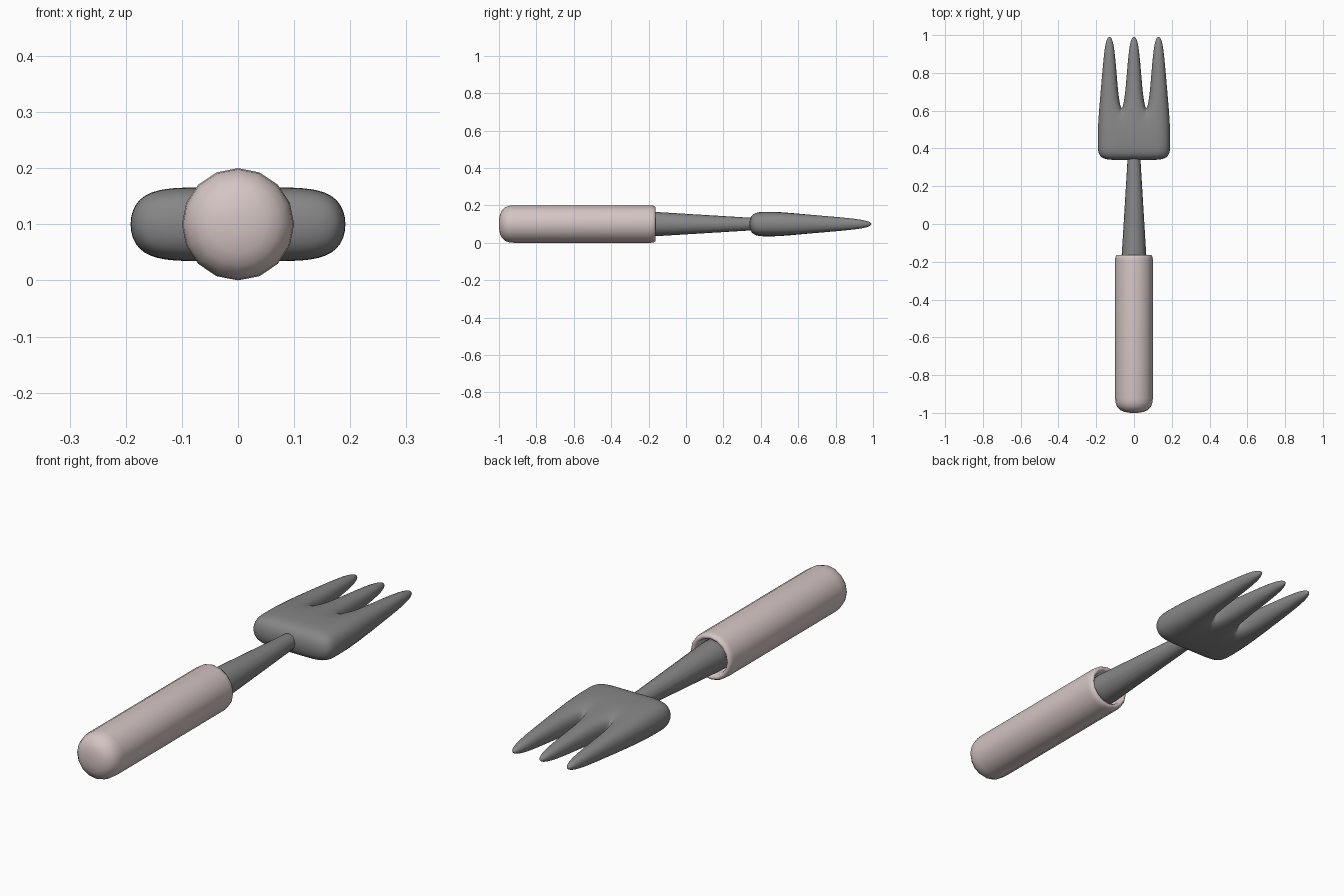
import bpy, bmesh, math

if "Cube" in bpy.data.objects:
    bpy.data.objects.remove(bpy.data.objects["Cube"])

ZC = 0.1  # height of the tool's long axis


def material(name, rgb):
    m = bpy.data.materials.new(name)
    m.diffuse_color = (*rgb, 1)
    m.use_nodes = True
    m.node_tree.nodes["Principled BSDF"].inputs["Base Color"].default_value = m.diffuse_color
    return m


def finish(bm, name, mat):
    bmesh.ops.recalc_face_normals(bm, faces=bm.faces)
    me = bpy.data.meshes.new(name)
    bm.to_mesh(me)
    bm.free()
    me.materials.append(mat)
    for p in me.polygons:
        p.use_smooth = True
    ob = bpy.data.objects.new(name, me)
    bpy.context.collection.objects.link(ob)
    return ob


def lathe_y(name, profile, mat, sides=16):
    """Revolve (radius, y) points round the long axis and close both ends."""
    bm = bmesh.new()
    rings = []
    for r, y in profile:
        rings.append([bm.verts.new((r * math.cos(2 * math.pi * i / sides), y,
                                    ZC + r * math.sin(2 * math.pi * i / sides)))
                      for i in range(sides)])
    for a, b in zip(rings, rings[1:]):
        for i in range(sides):
            j = (i + 1) % sides
            bm.faces.new((a[i], a[j], b[j], b[i]))
    bm.faces.new(rings[0])
    bm.faces.new(rings[-1])
    return finish(bm, name, mat)


grip = material("pale pink grip", (0.66, 0.56, 0.55))
metal = material("grey metal", (0.24, 0.24, 0.24))

# Handle: domed butt, straight grip, rolled lip with a shallow recess
lathe_y("handle", [(0.02, -1.0), (0.05, -0.995), (0.073, -0.985), (0.09, -0.967),
                   (0.098, -0.945), (0.1, -0.92), (0.1, -0.19), (0.098, -0.173),
                   (0.092, -0.164), (0.084, -0.163), (0.077, -0.17),
                   (0.073, -0.19), (0.071, -0.23)], grip)

# Shaft: tapered neck running into the head
lathe_y("shaft", [(0.067, -0.24), (0.065, -0.165), (0.034, 0.345),
                  (0.031, 0.365), (0.02, 0.38)], metal)

# Fork head: subdivided cage of a three-column palm with one tine per column
bm = bmesh.new()
cols = [-0.197, -0.065, 0.065, 0.197]
rows = [(0.335, 0.064), (0.43, 0.066), (0.535, 0.065)]
grid = [[[bm.verts.new((x, y, ZC + s * h)) for s in (-1, 1)] for x in cols]
        for y, h in rows]
for a, b in zip(grid, grid[1:]):
    for c in range(3):
        for s in (0, 1):
            bm.faces.new((a[c][s], a[c + 1][s], b[c + 1][s], b[c][s]))
    for c in (0, 3):
        bm.faces.new((a[c][0], a[c][1], b[c][1], b[c][0]))
for c in range(3):
    g = grid[0]
    bm.faces.new((g[c][0], g[c + 1][0], g[c + 1][1], g[c][1]))

# Tines
for c, cx in enumerate((-0.13, 0, 0.13)):
    g = grid[-1]
    ring = [g[c][0], g[c + 1][0], g[c + 1][1], g[c][1]]
    for y, w, h in ((0.8, 0.041, 0.043), (1.008, 0.022, 0.02)):
        new = [bm.verts.new((cx + sx * w, y, ZC + sz * h))
               for sx, sz in ((-1, -1), (1, -1), (1, 1), (-1, 1))]
        for i in range(4):
            j = (i + 1) % 4
            bm.faces.new((ring[i], ring[j], new[j], new[i]))
        ring = new
    bm.faces.new(ring)
head = finish(bm, "fork_head", metal)
sub = head.modifiers.new("smooth", 'SUBSURF')
sub.levels = sub.render_levels = 3
